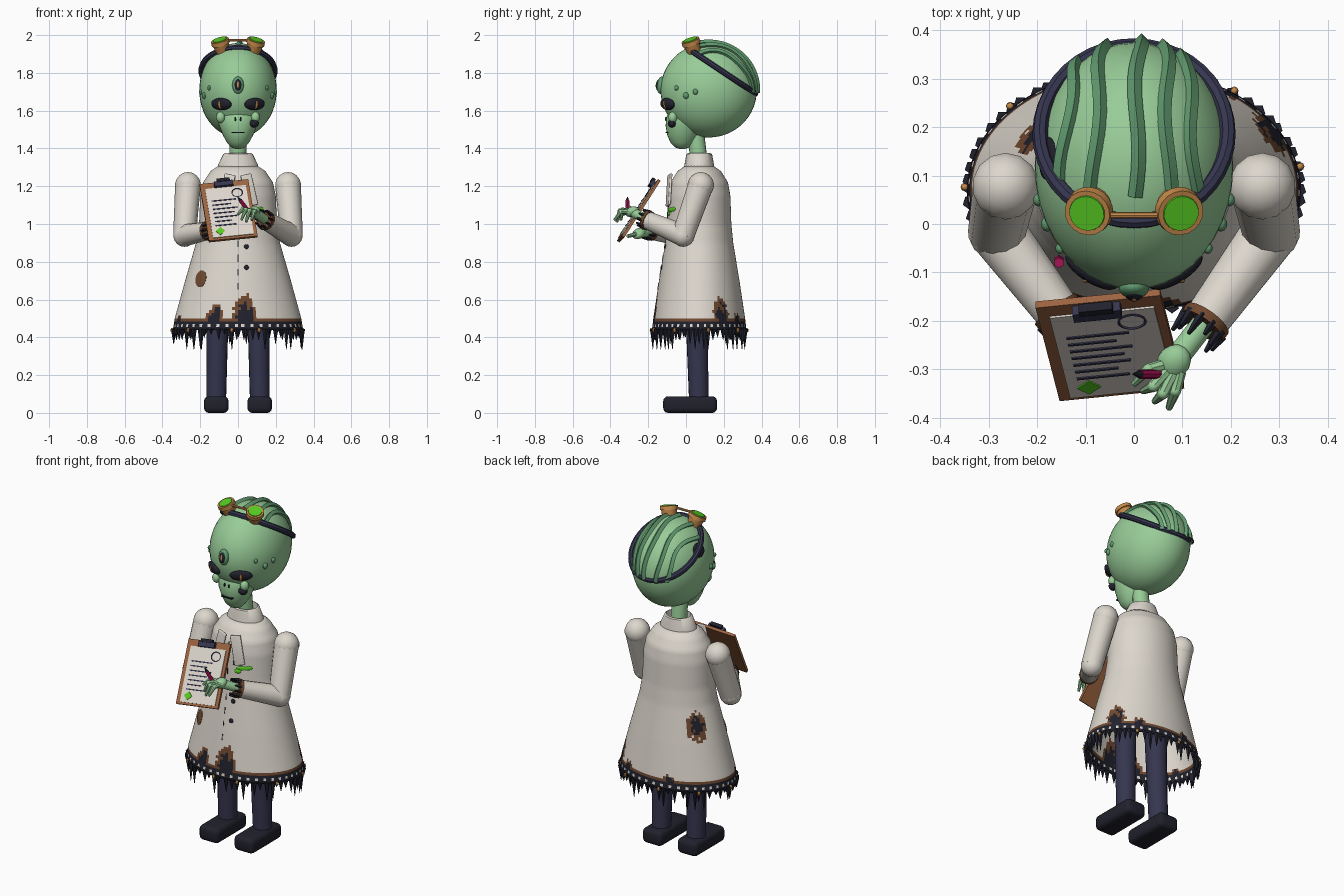
import bpy, bmesh, math, random
from mathutils import Vector as V, Matrix as M

if "Cube" in bpy.data.objects:
    bpy.data.objects.remove(bpy.data.objects["Cube"])
random.seed(4)

def material(name, hexa):
    m = bpy.data.materials.new(name)
    c = [int(hexa[i:i + 2], 16) / 255 for i in (0, 2, 4)]
    m.diffuse_color = [((x + .055) / 1.055) ** 2.4 if x > .04 else x / 12.92 for x in c] + [1]
    m.use_nodes = True
    m.node_tree.nodes["Principled BSDF"].inputs["Base Color"].default_value = m.diffuse_color
    return m

SKIN, RIDGE = material("skin_green", "98CC98"), material("ridge_green", "629C70")
CREAM, BLACK = material("coat_cream", "DDD7CD"), material("charred_black", "20212C")
NAVY, BROWN = material("trouser_navy", "35354F"), material("scorched_brown", "70482F")
BRASS, LIME = material("brass", "C4894A"), material("lime", "58CC22")
PINK, WOOD = material("pen_magenta", "A81455"), material("board_wood", "9C6440")

def obj(name, bm, *mats, angle=.7):
    me = bpy.data.meshes.new(name)
    bm.normal_update()
    bm.to_mesh(me)
    bm.free()
    for m in mats:
        me.materials.append(m)
    me.shade_smooth()
    me.set_sharp_from_angle(angle=angle)
    o = bpy.data.objects.new(name, me)
    bpy.context.collection.objects.link(o)
    return o

def frame(p, n, up=(0, 0, 1)):
    n = V(n).normalized()
    x = V(up).cross(n)
    x = x.normalized() if x.length > 1e-3 else V((1, 0, 0))
    y = n.cross(x)
    m = M((x, y, n)).transposed().to_4x4()
    m.translation = V(p)
    return m

def ball(name, mat, p, s, n=None, seg=20):
    bm = bmesh.new()
    m = frame(p, n) if n else M.Translation(V(p))
    bmesh.ops.create_uvsphere(bm, u_segments=seg, v_segments=max(6, seg * 2 // 3), radius=1,
                              matrix=m @ M.Diagonal(V((*s, 1))))
    return obj(name, bm, mat)

def rod(name, mat, p, q, r1, r2, seg=12):
    p, q = V(p), V(q)
    bm = bmesh.new()
    bmesh.ops.create_cone(bm, cap_ends=True, segments=seg, radius1=r1, radius2=r2,
                          depth=(q - p).length, matrix=frame((p + q) / 2, q - p))
    return obj(name, bm, mat)

def box(name, mat, m, s, bevel=0):
    bm = bmesh.new()
    bmesh.ops.create_cube(bm, size=1, matrix=m @ M.Diagonal(V((*s, 1))))
    if bevel:
        bmesh.ops.bevel(bm, geom=bm.edges[:], offset=bevel, segments=3, profile=.5, affect='EDGES')
    return obj(name, bm, mat)

def loft(rings, n, cap=False):
    """Elliptical rings (z, rx, ry, centre y), angle measured from the front."""
    bm = bmesh.new()
    R = [[bm.verts.new((rx * math.sin(t), cy - ry * math.cos(t), z))
          for t in (2 * math.pi * i / n for i in range(n))] for z, rx, ry, cy in rings]
    for a, b in zip(R, R[1:]):
        for i in range(n):
            bm.faces.new((a[i], a[(i + 1) % n], b[(i + 1) % n], b[i]))
    if cap:
        bm.faces.new(R[0][::-1])
        bm.faces.new(R[-1])
    return bm

def path(name, mat, pts, r, res=0, cyclic=False):
    cu = bpy.data.curves.new(name, 'CURVE')
    cu.dimensions, cu.bevel_depth, cu.bevel_resolution, cu.use_fill_caps = '3D', r, res, True
    s = cu.splines.new('POLY')
    s.points.add(len(pts) - 1)
    s.use_cyclic_u = cyclic
    for sp, p in zip(s.points, pts):
        sp.co = (*p, 1)
    tmp = bpy.data.objects.new(name + "_path", cu)
    bpy.context.collection.objects.link(tmp)
    bm = bmesh.new()
    bm.from_mesh(bpy.data.meshes.new_from_object(tmp))
    bpy.data.objects.remove(tmp)
    return obj(name, bm, mat)

# Coat: fine grid so that the scorch marks can be assigned face by face
PROF = [(.44, .345, .25), (.5, .335, .243), (.7, .28, .213), (.9, .222, .18), (1, .206, .17),
        (1.15, .2, .165), (1.22, .185, .152), (1.28, .145, .115), (1.31, .1, .073)]
CY = .07
def radii(z):
    for a, b in zip(PROF, PROF[1:]):
        if z <= b[0] + 1e-6:
            t = (z - a[0]) / (b[0] - a[0])
            return a[1] + t * (b[1] - a[1]), a[2] + t * (b[2] - a[2])
def coat_pt(t, z, off=0):
    rx, ry = radii(z)
    return V((rx * math.sin(t), CY - ry * math.cos(t), z)) + off * V((math.sin(t), -math.cos(t), 0))
def coat_n(t, z):
    return (coat_pt(t + .01, z) - coat_pt(t - .01, z)).cross(coat_pt(t, z + .01) - coat_pt(t, z - .01))

N = 128
bm = loft([(z, *radii(z), CY) for z in (.44 + .015 * i for i in range(59))], N)
SCORCH = [(.1, .5, .2, .13), (-.37, .49, .16, .085), (2.08, .5, .2, .11),
          (-2.2, .8, .27, .08), (2.55, .49, .12, .04), (-2.85, .49, .1, .035), (-1.2, .49, .1, .03)]
for i, f in enumerate(bm.faces):
    c = f.calc_center_median()
    rx, ry = radii(c.z)
    t = math.atan2(c.x / rx, -(c.y - CY) / ry)
    d = min(((t - a) / w) ** 2 + ((c.z - z) / h) ** 2 for a, z, w, h in SCORCH) + random.uniform(-.3, .3)
    f.material_index = 1 if c.z < .485 or d < .38 else 2 if c.z < .5 or d < .95 else 0
    if .455 < c.z < .47 and i % 3 == 0:      # stitches
        f.material_index = 0
coat = obj("lab_coat", bm, CREAM, BLACK, BROWN)
sol = coat.modifiers.new("thickness", 'SOLIDIFY')
sol.thickness, sol.offset = .01, -1
obj("collar", loft([(1.29, .11, .082, CY), (1.315, .105, .078, CY), (1.37, .078, .068, CY),
                    (1.375, .07, .06, CY), (1.32, .07, .06, CY)], 28), CREAM)

# Ragged hem fringe with a few glowing flecks
for i in range(60):
    t = 2 * math.pi * (i + random.uniform(-.25, .25)) / 60
    p, l = coat_pt(t, .445, -.003), random.choice((.03, .045, .06, .08, .11))
    rod("hem_fringe", BLACK, p, p + V((0, 0, -l)), .015, .001, 5)
    if i % 7 == 3:
        ball("hem_fleck", BRASS, coat_pt(t, .438, .004), (.009, .009, .012), seg=8)

# Coat details: buttons, seam, patch, stain, lapels, pocket pen
for z in (1.1, .99, .88, .77):
    ball("button", BLACK, coat_pt(.045 / radii(z)[0], z), (.013, .013, .006), coat_n(.19, z), 12)
for i in range(8):
    z = .67 + .075 * i
    box("front_seam", BLACK, frame(coat_pt(0, z), coat_n(0, z)), (.004, .035, .004))
ball("round_patch", BROWN, coat_pt(-.79, .71), (.036, .046, .005), coat_n(-.79, .71))
for dt, dz, r in ((.45, 0, .035), (.62, .004, .02), (.3, -.02, .02)):
    ball("lime_stain", LIME, coat_pt(dt, 1.075 + dz), (r, .012, .005), coat_n(dt, 1.075), 12)
for s in (-1, 1):
    box("lapel", CREAM, frame(coat_pt(s * .3, 1.18, .008), coat_n(s * .3, 1.15)) @ M.Rotation(s * .2, 4, 'Z'),
        (.06, .17, .014), .005)
rod("pocket_pen", PINK, (-.155, -.075, .98), (-.155, -.08, 1.1), .011, .011, 6)

# Legs and shoes
for s in (-1, 1):
    rod("leg", NAVY, (s * .115, .068, .06), (s * .105, .05, .75), .052, .062, 16)
    box("shoe", BLACK, M.Translation((s * .115, .022, .044)), (.13, .285, .088), .025)

# Arms, cuffs and hands
def arm(s, wrist, palm):
    sh, el, wr, pa = V((s * .265, .078, 1.205)), V((s * .283, -.015, .94)), V(wrist), V(palm)
    ball("shoulder", CREAM, sh, (.07, .07, .07), seg=14)
    rod("upper_arm", CREAM, sh, el, .068, .06, 14)
    ball("elbow", CREAM, el, (.061, .061, .061), seg=14)
    rod("forearm", CREAM, el, wr, .06, .048, 14)
    d = (wr - el).normalized()
    rod("cuff_band", BROWN, wr - d * .012, wr + d * .008, .053, .052, 16)
    m = frame(wr, d)
    for i in range(10):
        a = math.tau * i / 10
        o = V((.045 * math.cos(a), .045 * math.sin(a), 0))
        rod("cuff_fringe", BLACK, m @ o, m @ (o + V((0, 0, random.uniform(.03, .055)))), .011, .004, 4)
    rod("wrist", SKIN, wr - d * .02, pa, .026, .026, 10)
    ball("palm", SKIN, pa, (.034, .04, .026), pa - wr + V((0, 0, .2)), 14)
arm(1, (.145, -.205, 1.02), (.082, -.285, 1.065))
arm(-1, (-.155, -.185, .965), (-.07, -.25, .95))
for k, (mid, tip) in enumerate([((.03, -.3, 1.085), (.0, -.33, 1.05)), ((.04, -.335, 1.075), (.018, -.345, 1.02)),
                                ((.06, -.35, 1.07), (.043, -.366, 1.01)), ((.085, -.345, 1.065), (.072, -.38, 1.02))]):
    root = (.065 + .01 * k, -.29 - .005 * k, 1.068)
    rod("finger", SKIN, root, mid, .013, .012, 8)
    ball("knuckle", SKIN, mid, (.0125,) * 3, seg=8)
    rod("finger_tip", SKIN, mid, tip, .012, .007, 8)
    rod("holding_finger", SKIN, (-.06, -.25, .95), (-.1 + .03 * k, -.31, .935), .013, .009, 8)
rod("pen", PINK, (.07, -.31, 1.05), (.012, -.31, 1.125), .01, .01, 8)
rod("pen_tip", BLACK, (.012, -.31, 1.125), (-.002, -.31, 1.143), .009, .002, 8)

# Clipboard, laid out in its own plane
u = V((.99, .1, .1)).normalized()
v = V((-.09, .54, .84))
v = (v - u * v.dot(u)).normalized()
B = M((u, v, u.cross(v))).transposed().to_4x4()
B.translation = (-.05, -.25, 1.07)
at = lambda x, y, z: B @ M.Translation((x, y, z))
box("clipboard", WOOD, at(0, 0, 0), (.26, .36, .016))
box("paper", CREAM, at(.003, -.012, .01), (.218, .31, .005))
box("clip", NAVY, at(-.005, .158, .018), (.1, .03, .024))
box("clip_lever", BLACK, at(-.005, .178, .024), (.07, .018, .02))
for i in range(7):
    w = (.13, .1, .13, .11, .12, .09, .11)[i]
    box("written_line", NAVY, at(-.082 + w / 2, .062 - .026 * i, .014), (w, .006, .003))
path("drawn_ring", NAVY, [B @ V((.06 + .028 * math.cos(a), .1 + .026 * math.sin(a), .013))
                          for a in (math.tau * i / 20 for i in range(20))], .003, 0, True)
box("lime_blot", LIME, at(-.062, -.13, .014) @ M.Rotation(.7, 4, 'Z'), (.036, .034, .003))

# Head: cranium, jaw and neck
C, A = V((0, .12, 1.708)), V((.205, .255, .25))
def head_pt(x, z, side=-1):
    k = max(0, 1 - (x / A.x) ** 2 - ((z - C.z) / A.z) ** 2) ** .5
    p = V((x, C.y + side * A.y * k, z))
    return p, V([(p[i] - C[i]) / A[i] ** 2 for i in range(3)])
ball("cranium", SKIN, C, A, seg=40)
obj("jaw", loft([(1.398, .015, .015, -.02), (1.405, .036, .036, -.02), (1.43, .058, .062, -.02),
                 (1.47, .08, .084, -.015), (1.52, .1, .098, -.01), (1.56, .106, .1, -.005),
                 (1.6, .1, .09, 0), (1.63, .08, .07, .01)], 28, True), SKIN)
rod("neck", SKIN, (0, .072, 1.3), (0, .05, 1.5), .046, .044, 16)

# Eyes, third eye, nostrils and mouth
for s in (-1, 1):
    p, n = head_pt(s * .088, 1.635)
    ball("eye", BLACK, p, (.062, .033, .022), n)
    ball("pupil", BRASS, p + n.normalized() * .018, (.008, .025, .008), n, 10)
    ball("nostril", BLACK, (s * .014, -.106, 1.555), (.005, .006, .011), seg=8)
    ball("cheek_bump", SKIN, (s * .092, -.07, 1.565), (.024, .024, .03), seg=12)
    ball("cheek_fleck", BRASS, (s * .105, -.075, 1.56), (.007, .012, .01), seg=8)
    for y, z, r in ((0, 1.68, .016), (.05, 1.7, .014), (-.05, 1.72, .012)):
        x = A.x * (1 - ((y - C.y) / A.y) ** 2 - ((z - C.z) / A.z) ** 2) ** .5
        ball("temple_bump", RIDGE, (s * x, y, z), (r * .8, r, r * 1.1), seg=10)
p, n = head_pt(0, 1.735)
n.normalize()
ball("third_eye_lid", RIDGE, p, (.031, .046, .02), n)
ball("third_eye", BLACK, p + n * .01, (.02, .033, .015), n)
ball("third_pupil", BRASS, p + n * .021, (.007, .02, .006), n, 10)
box("mouth", BLACK, M.Translation((0, -.098, 1.484)), (.07, .022, .007))
ball("cheek_spot", BLACK, (.085, -.075, 1.533), (.026, .022, .022), seg=12)
p, n = head_pt(-.172, 1.82, 1)
ball("scalp_spot", BLACK, (-.178, .135, 1.825), (.045, .04, .01), (-.178 / A.x ** 2, .015 / A.y ** 2, .117 / A.z ** 2), 16)

# Scalp ridges running back over the cranium
for x0, x1 in ((-.148, -.108), (-.083, -.06), (.002, .012), (.07, .063), (.125, .1)):
    pts = []
    for i in range(19):
        t = i / 18
        x = x0 + (x1 - x0) * t + .006 * math.sin(9 * t + 20 * x0)
        k, a = (1 - (x / A.x) ** 2) ** .5, -.25 + 1.88 * t
        q = V((x / A.x, k * math.sin(a), k * math.cos(a)))
        pts.append(C + V([q[j] * (A[j] + .004) for j in range(3)]))
    path("scalp_ridge", RIDGE, pts, .015, 0)

# Goggles pushed up on the head
T = M.Translation((0, .187, 1.812)) @ M.Rotation(math.atan2(-.24, .36), 4, 'X')
path("goggle_strap", NAVY, [T @ V((.194 * math.cos(a), .217 * math.sin(a), 0))
                            for a in (math.tau * i / 40 for i in range(40))], .016, 2, True)
for s in (-1, 1):
    d = V((s * .25, -.3, .92)).normalized()
    p = V((s * .078, .045, 1.905))
    q = p + d * .075
    rod("goggle_cup", BRASS, p, q - d * .02, .036, .044, 18)
    rod("goggle_rim", BRASS, q - d * .022, q, .05, .048, 18)
    rod("goggle_lens", LIME, q - d * .005, q + d * .004, .039, .037, 18)
rod("goggle_bridge", BRASS, (-.06, .018, 1.972), (.06, .018, 1.972), .007, .007, 8)
